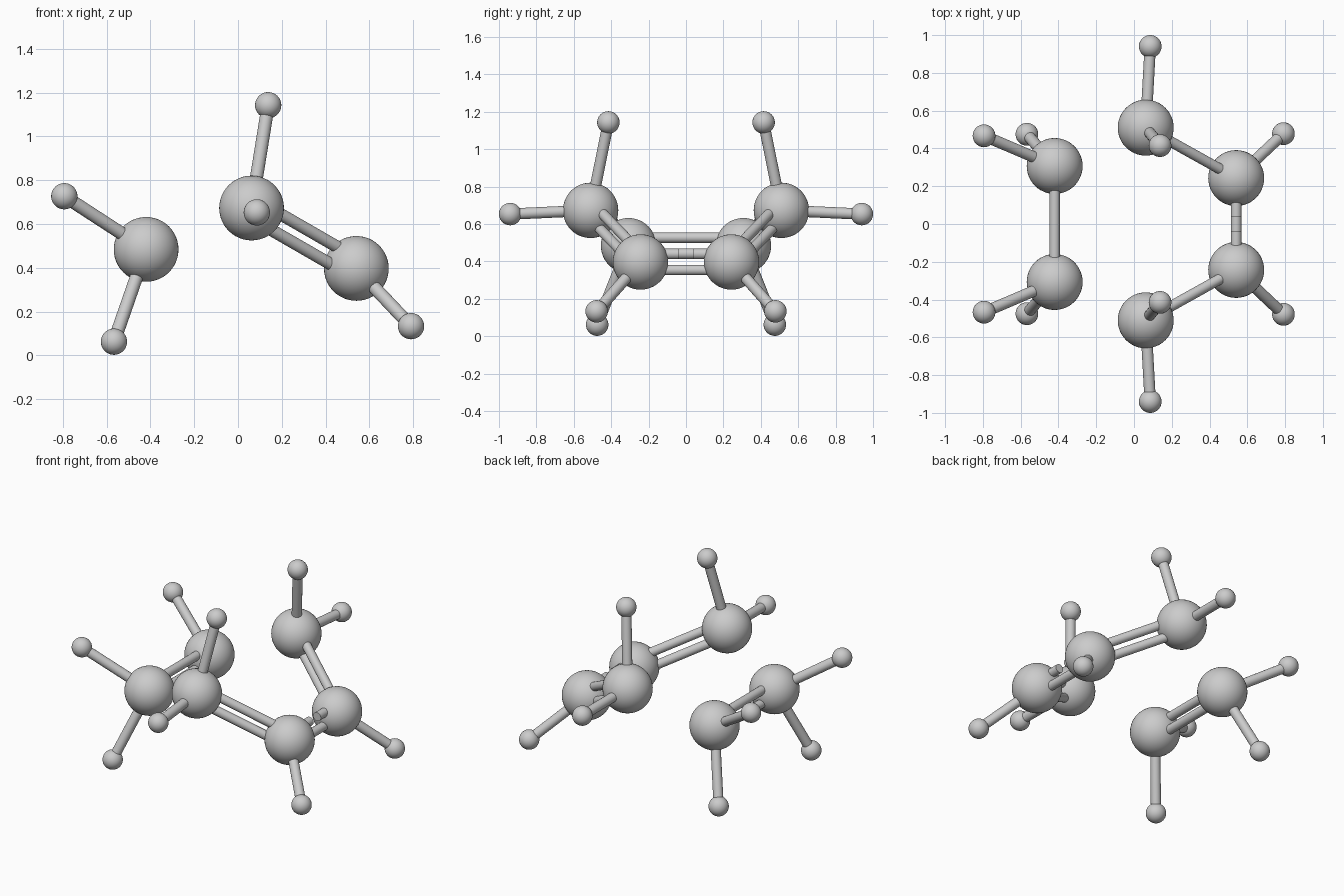
import bpy
from mathutils import Vector

if "Cube" in bpy.data.objects:
    bpy.data.objects.remove(bpy.data.objects["Cube"])

BIG_R, SMALL_R, ROD_R, PAIR_R, PAIR_GAP = 0.148, 0.06, 0.03, 0.028, 0.043


def ball(name, pos, r):
    bpy.ops.mesh.primitive_uv_sphere_add(segments=48, ring_count=24, radius=r, location=pos)
    bpy.context.object.name = name
    bpy.ops.object.shade_smooth()


def rod(name, a, b, r):
    a, b = Vector(a), Vector(b)
    bpy.ops.mesh.primitive_cylinder_add(vertices=24, radius=r, depth=(b - a).length,
                                        location=(a + b) / 2)
    ob = bpy.context.object
    ob.name = name
    ob.rotation_euler = (b - a).to_track_quat('Z', 'Y').to_euler()
    bpy.ops.object.shade_smooth_by_angle()


def pair_offset(a, b):
    # offset of twin rods: vertical direction made perpendicular to the bond
    d = (Vector(b) - Vector(a)).normalized()
    up = Vector((0, 0, 1))
    return (up - d * up.dot(d)).normalized() * PAIR_GAP


def double_rod(name, a, b):
    off = pair_offset(a, b)
    for tag, s in (("upper", 1), ("lower", -1)):
        rod(f"{name}_{tag}", Vector(a) + off * s, Vector(b) + off * s, PAIR_R)


def mirrored(p, s):
    return Vector((p[0], p[1] * s, p[2]))


# Large atoms (positive y half) and the small atoms attached to each
atoms = {
    "short_chain": ((-0.42, 0.307, 0.484),
                    [(-0.794, 0.467, 0.727), (-0.567, 0.475, 0.062)]),
    "chain_end": ((0.062, 0.51, 0.673),
                  [(0.138, 0.415, 1.143), (0.086, 0.94, 0.653)]),
    "chain_middle": ((0.541, 0.243, 0.397),
                     [(0.791, 0.478, 0.133)]),
}

for side, s in (("back", 1), ("front", -1)):
    for name, (pos, smalls) in atoms.items():
        c = mirrored(pos, s)
        ball(f"{name}_carbon_{side}", c, BIG_R)
        for i, h in enumerate(smalls, 1):
            hp = mirrored(h, s)
            ball(f"{name}_hydrogen_{side}_{i}", hp, SMALL_R)
            rod(f"{name}_hydrogen_bond_{side}_{i}", c, hp, ROD_R)
    # Twin bond from the chain end to the chain middle
    double_rod(f"chain_bond_{side}", mirrored(atoms["chain_end"][0], s),
               mirrored(atoms["chain_middle"][0], s))

# Twin bond of the short chain
p = atoms["short_chain"][0]
double_rod("short_chain_bond", mirrored(p, 1), mirrored(p, -1))

# Middle bond: solid lower rod and broken upper rod
x, y, z = atoms["chain_middle"][0]
rod("middle_bond_lower", (x, -y, z - PAIR_GAP), (x, y, z - PAIR_GAP), PAIR_R)
for side, s in (("back", 1), ("front", -1)):
    rod(f"middle_bond_dash_{side}", (x, s * 0.037, z + PAIR_GAP), (x, s * y, z + PAIR_GAP), PAIR_R)
